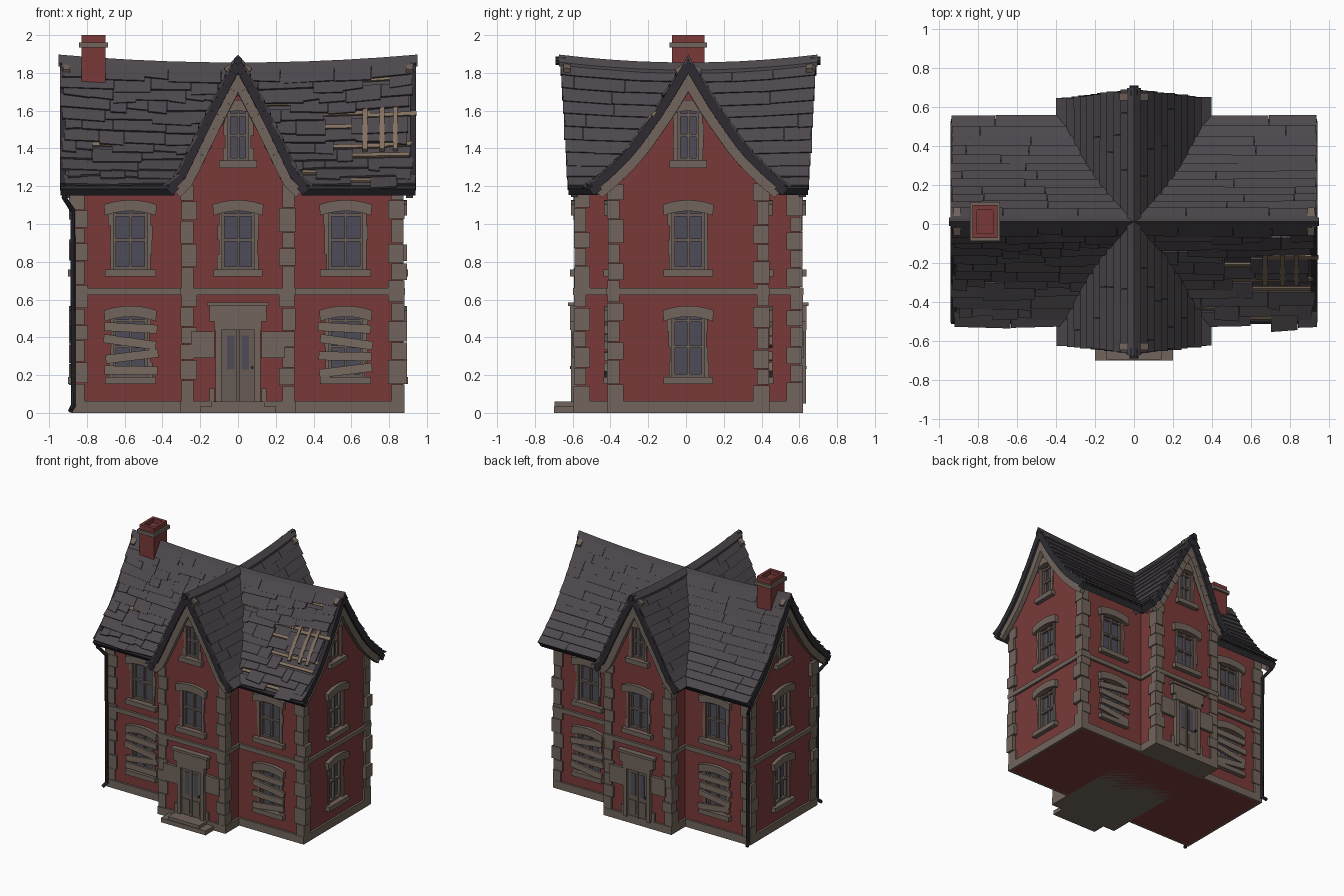
import bpy, bmesh, math, random
from mathutils import Matrix, Vector
from itertools import product

if "Cube" in bpy.data.objects:
    bpy.data.objects.remove(bpy.data.objects["Cube"])
random.seed(4)
YC = 0.012                                     # plan centre in y
COL = {"brick red": (0.19, 0.042, 0.040), "stone": (0.165, 0.128, 0.106), "slate": (0.074, 0.064, 0.073),
       "dark iron": (0.026, 0.024, 0.030), "glass": (0.075, 0.073, 0.098), "lath wood": (0.23, 0.165, 0.115),
       "old board": (0.185, 0.145, 0.118), "door brown": (0.135, 0.108, 0.092)}
MATS = {}
for n, c in COL.items():
    MATS[n] = bpy.data.materials.new(n)
    MATS[n].diffuse_color = (*c, 1)
PARTS = {}


def part(name, mat):
    if name not in PARTS:
        PARTS[name] = (bmesh.new(), mat)
    return PARTS[name][0]


def hexa(bm, p):
    v = [bm.verts.new(q) for q in p]
    for f in ((0, 1, 3, 2), (4, 6, 7, 5), (0, 4, 5, 1), (2, 3, 7, 6), (0, 2, 6, 4), (1, 5, 7, 3)):
        bm.faces.new([v[i] for i in f])


def box(bm, M, x0, x1, y0, y1, z0, z1):
    hexa(bm, [M @ Vector(p) for p in product((x0, x1), (y0, y1), (z0, z1))])


def rod(bm, a, b, r):
    a, b = Vector(a), Vector(b)
    q = (b - a).to_track_quat('Z', 'Y').to_matrix().to_4x4()
    bmesh.ops.create_cone(bm, cap_ends=True, segments=8, radius1=r, radius2=r, depth=(b - a).length + r,
                          matrix=Matrix.Translation((a + b) / 2) @ q)


def make(name, bm, mat):
    bmesh.ops.recalc_face_normals(bm, faces=bm.faces)
    me = bpy.data.meshes.new(name)
    bm.to_mesh(me)
    bm.free()
    me.materials.append(MATS[mat])
    ob = bpy.data.objects.new(name, me)
    bpy.context.collection.objects.link(ob)
    return ob


def interp(x, xs, ys):
    i = 0
    while i < len(xs) - 2 and x > xs[i + 1]:
        i += 1
    return ys[i] + (ys[i + 1] - ys[i]) * (x - xs[i]) / (xs[i + 1] - xs[i])


class Profile:                                 # half roof section: offset from ridge, height
    def __init__(self, off, z):
        self.off, self.z, self.k = off, z, [0]
        for i in range(1, len(z)):
            self.k.append(self.k[-1] + math.hypot(off[i] - off[i - 1], z[i] - z[i - 1]))
        self.k = [a / self.k[-1] for a in self.k]

    def at(self, k):
        return interp(k, self.k, self.off), interp(k, self.k, self.z)

    def off_at(self, z):
        return interp(-z, [-a for a in self.z], self.off)


MAIN = Profile([0, .15, .30, .42, .51], [1.825, 1.59, 1.39, 1.275, 1.205])
CROSS = Profile([0, .10, .20, .31, .365], [1.825, 1.655, 1.47, 1.255, 1.205])


def turn(deg, d=0):
    return Matrix.Translation((0, YC, 0)) @ Matrix.Rotation(math.radians(deg), 4, 'Z') @ Matrix.Translation((0, -d, 0))


def surface(prof, deg, length):
    """Point on a sagging roof slope: u along ridge, k down slope, h above it."""
    R = turn(deg)

    def P(u, k, h):
        o, z = prof.at(k)
        o1, z1 = prof.at(max(k - .02, 0))
        o2, z2 = prof.at(max(k - .02, 0) + .04)
        n = Vector((0, -(z1 - z2), o2 - o1)).normalized()
        sag = .042 * (u / length) ** 2 * max(0, (z - 1.205) / .62)
        return R @ (Vector((u, -o, z + sag)) + n * h)
    return P


def slab(bm, P, u0, u1, k0, k1, h0, h1, t):    # h0, h1 = underside at top and bottom edge
    hexa(bm, [P(u, k, h + d) for u, (k, h), d in product((u0, u1), ((k0, h0), (k1, h1)), (0, t))])


# ---- roof slopes ----
def slope(prof, other, deg, length, rows, flare, lens, broken):
    P = surface(prof, deg, length)
    slate, wood = part("roof_slates", "slate"), part("exposed_laths", "lath wood")
    deck, iron, barge = part("roof_deck", "slate"), part("gutters_and_edges", "dark iron"), part("barge_boards", "stone")
    end = lambda k: length + flare * (1 - k)
    ks = [i / 10 for i in range(11)]
    for a, b in zip(ks, ks[1:]):
        us = [end(a) * (i / 5 - 1) - .01 * (i / 5 - 1) for i in range(11)]
        for u, w in zip(us, us[1:]):
            slab(deck, P, u, w, a, b, -.035, -.035, .035)
        for s in (-1, 1):                      # verge trim
            e = end((a + b) / 2)
            slab(barge, P, s * (e - .055), s * (e - .018), a, b, -.085, -.085, .055)
            slab(iron, P, s * (e - .035), s * (e - .002), a, b, -.035, -.035, .047)
    for r in range(rows):
        k0, k1 = r / rows, (r + 1) / rows
        u0 = max(0, other.off_at(prof.at(k1)[1]) - .03)
        for s in (-1, 1):
            u = u0
            e = end(k0) - (random.uniform(0, .05) if broken else random.uniform(0, .012))
            while u < e - .001:
                w = min(u + random.uniform(*lens), e)
                if e - w < .05:
                    w = e
                m, kk = s * (u + w) / 2, k1 + .035
                j = random.uniform(-.02, .022) if broken else random.uniform(-.004, .004)
                hole = broken and .56 < m < .93 and .3 < k0 < .66
                if hole and random.random() < .8 or broken and random.random() < .05:
                    c = k0 + random.uniform(.02, .05)
                    slab(wood, P, s * (u - .01), s * (w + .01), c, c + .028, .002, .002, .012)
                else:
                    g = random.uniform(0, .006) if broken else 0
                    t = random.uniform(-.008, .008) if broken else 0
                    a, b = s * (u + .001), s * (w - .001)
                    hexa(slate, [P(x, k, h + d) for x, (k, h), d in
                                 [(x, kh, d) for x, y in ((a, t), (b, -t))
                                  for kh in ((k0, .0), (kk + j + y, .011 + g)) for d in (0, .012)]])
                u = w
    if broken:                                 # rafters in the hole
        for u in (.66, .75, .82):
            slab(wood, P, u, u + .025, .33, .68, .002, .002, .02)
    gu = other.off[-1] - .03                   # eaves gutter
    for s in (-1, 1):
        slab(iron, P, s * gu, s * (length - .005), .965, 1.03, -.05, -.05, .045)
    return P


for deg in (0, 180):
    P = slope(MAIN, CROSS, deg, .945, 12, 0, (.06, .30) if deg == 0 else (.25, .5), deg == 0)
for deg in (90, -90):
    Q = slope(CROSS, MAIN, deg, .638, 10, .042, (.2, .4), False)
cap = part("ridge_caps", "slate")
for surf, L, w, deg in ((P, .95, .022, 0), (Q, .685, .036, 90)):
    for i in range(10):
        u, v = L * (i / 5 - 1), L * (i / 5 - .8)
        R = turn(deg)
        z = [1.825 + .042 * (q / L) ** 2 for q in (u, v)]
        for s in (-1, 1):
            hexa(cap, [R @ Vector((q, s * y, zz + h)) for q, zz in ((u, z[0]), (v, z[1]))
                       for y, h0 in ((0, .008), (w, -.032)) for h in (h0, h0 + .022)])
for y in (-.665, .685):                        # gable finials
    rod(part("finials", "dark iron"), (0, y - .015, 1.865), (0, y + .015, 1.865), .022)


# ---- walls ----
def wall(prof, half, deg, depth):
    bm, R = bmesh.new(), turn(deg)
    side = [(half, 0), (half, interp(half, prof.off, prof.z) - .02)]
    side += [(o, z - .02) for o, z in list(zip(prof.off, prof.z))[::-1] if o < half]
    pts = side + [(-x, z) for x, z in side[-2::-1]]
    a, b = [[bm.verts.new(R @ Vector((x, y, z))) for x, z in pts] for y in (-depth, depth)]
    bm.faces.new(a)
    bm.faces.new(b[::-1])
    for i in range(len(pts)):
        j = (i + 1) % len(pts)
        bm.faces.new((a[i], b[i], b[j], a[j]))
    return bm


MW, MD, CW, CD = .865, .415, .288, .592        # main and cross block half sizes
walls = {"main_walls": (wall(MAIN, MD, 90, MW), bmesh.new()), "cross_walls": (wall(CROSS, CW, 0, CD), bmesh.new())}


# ---- windows and doors ----
def window(cut, M, u, z0, z1, w, boards=False):
    st, gl, fr = part("window_stones", "stone"), part("window_glass", "glass"), part("window_frames", "door brown")
    M = M @ Matrix.Translation((u, 0, 0))
    a = w / 2
    box(cut, M, -a, a, -.05, .04, z0, z1)
    box(gl, M, -a, a, .032, .039, z0, z1)
    for x in (-a, -.006, a - .014):
        box(fr, M, x, x + .014, .012, .034, z0, z1)
    zm = (z0 + z1) / 2
    for z in (z0, zm - .007, z1 - .03):
        box(fr, M, -a, a, .01, .034, z, z + .015)
    for s in (-1, 1):                          # jamb stones
        for i in range(4):
            h = (z1 - z0) / 4
            box(st, M, s * a, s * (a + random.uniform(.012, .03)), -.008, .01, z0 + i * h, z0 + (i + 1) * h)
    b = a + .045
    box(st, M, -b, b, -.035, .01, z0 - .038, z0)   # sill
    arc = lambda t: .024 * (1 - t * t)
    for i in range(6):                         # arched lintel
        t = [i / 3 - 1, (i + 1) / 3 - 1]
        hexa(st, [M @ Vector((q * (b + .005 * c), y, z1 - .025 + arc(q) + .058 * c))
                  for q in t for y in (-.03, .012) for c in (0, 1)])
    if boards:
        for i, tilt in enumerate(random.sample((3, -7, 1, 8), 4)):
            B = M @ Matrix.Translation((random.uniform(-.01, .01), 0, z0 + .035 + i * .075)) @ \
                Matrix.Rotation(math.radians(tilt), 4, 'Y')
            box(part("window_boards", "old board"), B, -.14, .14, -.03, -.012, -.023, .023)


def door(M):
    st, dr, gl = part("door_stones", "stone"), part("doors", "door brown"), part("door_glass", "glass")
    box(dr, M, -.09, .09, -.012, .01, .05, .44)
    for s in (-1, 1):
        box(st, M, s * .088, s * .118, -.03, .01, .05, .46)
        box(st, M, s * .125, s * .25, -.022, .01, .29, .43)
        box(st, M, s * .125, s * .15, -.015, .01, .06, .13)
        box(gl, M, s * .018, s * .058, -.016, .01, .23, .41)
        box(dr, M, s * .015, s * .075, -.018, .01, .08, .19)
    box(dr, M, -.007, .007, -.02, .01, .05, .44)
    box(st, M, -.125, .125, -.035, .01, .44, .485)
    box(st, M, -.15, .15, -.035, .01, .485, .565)
    box(st, M, -.165, .165, -.045, .01, .565, .585)
    rod(part("door_knobs", "dark iron"), M @ Vector((.075, -.03, .24)), M @ Vector((.075, -.01, .24)), .008)


mc, cc = walls["main_walls"][1], walls["cross_walls"][1]
for deg in (0, 180):
    for u in (-.57, .57):
        window(mc, turn(deg, MD), u, .19, .51, .18, True)
        window(mc, turn(deg, MD), u, .76, 1.07, .18)
    window(cc, turn(deg, CD), 0, .76, 1.07, .17)
    window(cc, turn(deg, CD), 0, 1.335, 1.60, .11)
    door(turn(deg, CD))
for deg in (90, -90):
    for z0, z1, w in ((.19, .51, .17), (.76, 1.07, .17), (1.335, 1.60, .11)):
        window(mc, turn(deg, MW), 0, z0, z1, w)
for name, (bm, cut) in walls.items():          # cut the window recesses
    ob, cutter = make(name, bm, "brick red"), make("cutter", cut, "brick red")
    mod = ob.modifiers.new("recesses", 'BOOLEAN')
    mod.object, mod.operation, mod.solver = cutter, 'DIFFERENCE', 'EXACT'
    dg = bpy.context.evaluated_depsgraph_get()
    me = bpy.data.meshes.new_from_object(ob.evaluated_get(dg))
    ob.modifiers.clear()
    ob.data = me
    bpy.data.objects.remove(cutter)

# ---- plinth, string course, quoins ----
I = turn(0)
for name, z0, z1, o in (("plinth", 0, .062, .016), ("string_course", .625, .66, .018)):
    for a, b in ((MW, MD), (CW, CD)):
        box(part(name, "stone"), I, -a - o, a + o, -b - o, b + o, z0, z1)
q = part("quoins", "stone")
for a, b in ((MW, MD), (CW, CD)):
    for sx, sy in product((-1, 1), (-1, 1)):
        z, i = .06, 0
        while z < 1.2:
            h = min(random.uniform(.08, .13), 1.225 - z)
            wx, wy = (.07, .05) if i % 2 else (.052, .072)
            o = random.choice((.01, .012, .016, .03 if a == MW else .016))
            box(q, I, sx * (a - wx), sx * (a + o), sy * (b - wy), sy * (b + random.uniform(.01, .016)), z + .002, z + h - .002)
            z += h
            i += 1

# ---- front step, chimney, downpipes ----
step = part("front_step", "stone")
box(step, Matrix(), -.2, .2, -.70, -.58, 0, .035)
box(step, Matrix(), -.14, .14, -.695, -.58, .03, .06)
C = Matrix.Translation((-.765, YC, 0))
ch = part("chimney", "brick red")
box(ch, C, -.064, .064, -.085, .085, 1.55, 1.965)
for s in (-1, 1):
    box(ch, C, s * .042, s * .064, -.085, .085, 1.96, 2.0)
    box(ch, C, -.045, .045, s * .06, s * .085, 1.96, 2.0)
box(part("chimney_band", "stone"), C, -.078, .078, -.1, .1, 1.935, 1.962)
for s in (-1, 1):
    pts = [(-.925, YC + s * .5, 1.21), (-.92, YC + s * .49, 1.14), (-.875, YC + s * .445, 1.07),
           (-.872, YC + s * .442, .04), (-.885, YC + s * .47, .015)]
    for p, r in zip(pts, pts[1:]):
        rod(part("downpipes", "dark iron"), p, r, .013)

for name, (bm, mat) in PARTS.items():
    make(name, bm, mat)

for m in bpy.data.materials:
    if m.users and not m.is_grease_pencil:
        m.use_nodes = True
        m.node_tree.nodes["Principled BSDF"].inputs["Base Color"].default_value = m.diffuse_color
